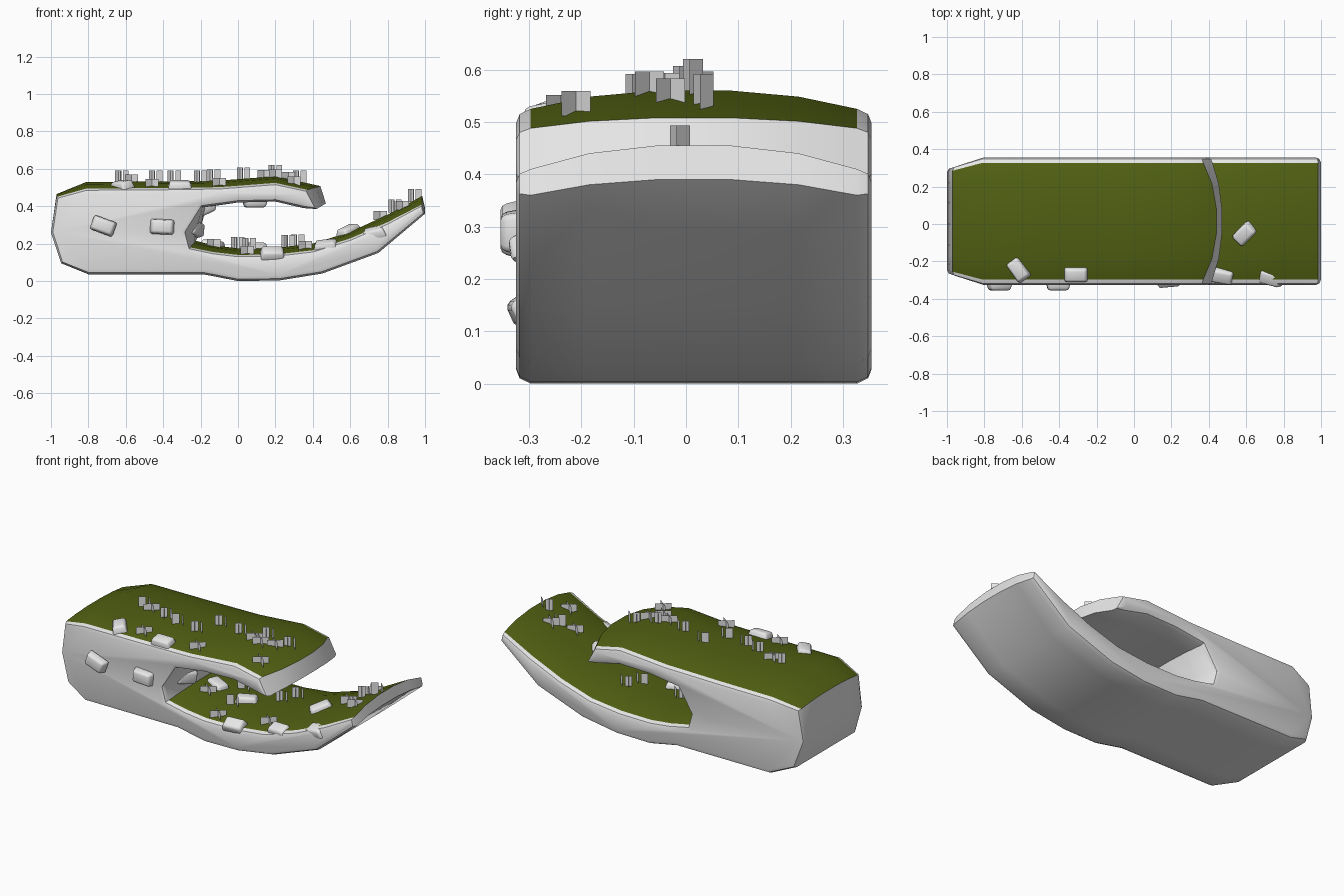
import bpy, bmesh, math, random
from mathutils import Vector, Matrix
from mathutils.bvhtree import BVHTree

if "Cube" in bpy.data.objects:
    bpy.data.objects.remove(bpy.data.objects["Cube"])

random.seed(4)


def material(name, col):
    m = bpy.data.materials.new(name)
    m.diffuse_color = (*col, 1)
    m.use_nodes = True
    m.node_tree.nodes["Principled BSDF"].inputs["Base Color"].default_value = m.diffuse_color
    return m


GREY = material("pale_rock", (0.8, 0.8, 0.8))
GREEN = material("moss_green", (0.08, 0.115, 0.006))
YC = 0.015  # the body sits slightly behind centre


def finish(bm, name, mats, angle=None):
    mesh = bpy.data.meshes.new(name)
    bm.to_mesh(mesh)
    bm.free()
    ob = bpy.data.objects.new(name, mesh)
    bpy.context.collection.objects.link(ob)
    for m in mats:
        mesh.materials.append(m)
    if angle:
        bpy.ops.object.select_all(action='DESELECT')
        ob.select_set(True)
        bpy.context.view_layer.objects.active = ob
        bpy.ops.object.shade_smooth_by_angle(angle=math.radians(angle))
    return ob


# Side profile, clockwise from upper left: x, z, arch in the middle, forward bulge
profile = [
    (-.97, .45, .015, 0), (-.81, .495, .035, 0), (-.45, .497, .035, 0),
    (-.1, .502, .035, 0), (.2, .525, .035, 0), (.37, .488, .02, .07),
    (.42, .385, .03, .05), (.35, .39, .01, .04), (.2, .425, 0, 0),
    (0, .42, 0, 0), (-.19, .395, 0, .02), (-.275, .26, 0, .07),
    (-.255, .18, .035, .03), (-.13, .155, .035, 0), (0, .14, .035, 0),
    (.2, .142, .035, 0), (.4, .165, .035, 0), (.6, .228, .035, 0),
    (.8, .315, .04, 0), (.985, .41, .045, 0), (1.0, .36, .03, 0),
    (.75, .15, 0, 0), (.45, .04, 0, 0), (.22, .003, 0, 0), (0, .0, 0, 0),
    (-.18, .035, 0, 0), (-.8, .036, 0, 0), (-.945, .095, 0, 0),
    (-1.0, .26, 0, 0)]
GREEN_SEGS = {0, 1, 2, 3, 4, 12, 13, 14, 15, 16, 17, 18}
# Stations across the depth: y, inset of the profile, share of the arch
half = [(.07, 0, 1), (.2, 0, .67), (.312, 0, 0), (.333, .010, 0), (.34, .028, 0)]
stations = [(-y, i, a) for y, i, a in reversed(half)] + half

# Rock body with overhang and lower shelf
bm = bmesh.new()
n = len(profile)
rings = []
for y, inset, arch in stations:
    ring = []
    for k, (x, z, a, d) in enumerate(profile):
        p, q, r = profile[k - 1], profile[k], profile[(k + 1) % n]
        e1 = Vector((q[0] - p[0], q[1] - p[1])).normalized()
        e2 = Vector((r[0] - q[0], r[1] - q[1])).normalized()
        t = (e1 + e2).normalized()
        px = x + d * arch + t.y * inset
        pz = z + a * arch - t.x * inset
        s = 1 - .16 * max(0, (-.81 - x) / .19)
        ring.append(bm.verts.new((px, YC + y * s, pz)))
    rings.append(ring)
last = len(rings) - 1
for j in range(last):
    for k in range(n):
        f = bm.faces.new((rings[j][k], rings[j][(k + 1) % n],
                          rings[j + 1][(k + 1) % n], rings[j + 1][k]))
        f.material_index = int(k in GREEN_SEGS and 2 <= j < last - 2)
bm.faces.new(rings[0])
bm.faces.new(rings[-1])
bmesh.ops.recalc_face_normals(bm, faces=bm.faces)
tree = BVHTree.FromBMesh(bm)
finish(bm, "rock_body", [GREY, GREEN], 40)


# Embedded stones: rounded bricks
def stone(i, loc, rot, size=(.135, .085, .05)):
    b = bmesh.new()
    bmesh.ops.create_cube(b, size=1)
    for v in b.verts:  # tapered outer face
        if v.co.z > 0:
            v.co.x *= .8
            v.co.y *= .8
        v.co = Vector(c * s for c, s in zip(v.co, size))
    bmesh.ops.bevel(b, geom=b.edges[:], offset=.012, segments=2,
                    profile=.5, affect='EDGES')
    ob = finish(b, f"stone_{i}", [GREY], 50)
    ob.location = loc
    ob.rotation_euler = [math.radians(r) for r in rot]


stones = [
    ((-.72, -.33, .295), (90, 20, 0)), ((-.405, -.33, .29), (90, 3, 0)),
    ((-.62, -.245, .51), (12, 0, -55)), ((-.31, -.272, .51), (12, 0, 0)),
    ((.185, -.30, .15), (35, 0, 5)), ((.47, -.28, .19), (25, -5, -10)),
    ((.73, -.29, .26), (25, -12, -15)), ((.59, -.055, .268), (0, -20, 45)),
    ((.09, -.045, .18), (0, 0, 25)), ((-.135, 0, .192), (0, 8, -20)),
    ((-.225, -.17, .28), (90, 10, 60)), ((.09, -.09, .418), (180, 0, 10)),
    ((-.18, -.12, .38), (180, -25, 15))]
for i, (loc, rot) in enumerate(stones):
    stone(i, loc, rot)


# Grass tufts: crossed upright cards resting on the surface
def tufts(name, spots, ceiling):
    b = bmesh.new()
    for i, (x, y) in enumerate(spots):
        start = .33 if (ceiling and x < .5) else 1
        hit = tree.ray_cast(Vector((x, y, start)), Vector((0, 0, -1)))[0]
        z = hit.z - .01
        if i % 2:
            cards = [(0, 0, a, .09, .048) for a in (38, -38)]
        else:
            cards = [(dx, dy, a, .04, .07) for dx, dy, a in
                     ((-.02, 0, 35), (.02, .01, -40), (-.02, 0, -50))]
        for dx, dy, a, w, h in cards:
            u = Vector((math.cos(math.radians(a)), math.sin(math.radians(a)), 0)) * w / 2
            c = Vector((x + dx, y + dy, z))
            up = Vector((0, 0, h))
            b.faces.new([b.verts.new(p) for p in (c - u, c + u, c + u + up, c - u + up)])
    finish(b, name, [GREY])


tufts("upper_grass", [
    (-.62, .0), (-.57, -.01), (-.44, -.05), (-.46, -.24), (-.34, -.08), (-.1, -.24),
    (-.2, -.1), (.2, -.07), (-.13, .03), (.3, -.21), (.03, -.01), (.14, -.04),
    (.2, .01), (.27, -.03), (.33, .03)], False)
tufts("shelf_grass", [
    (.06, -.13), (.05, -.26), (.27, .04), (.36, -.22), (.32, .12), (-.13, -.1),
    (.0, .06), (.76, -.03), (.84, .01), (.88, -.14), (.945, -.015), (.86, .06)], True)
